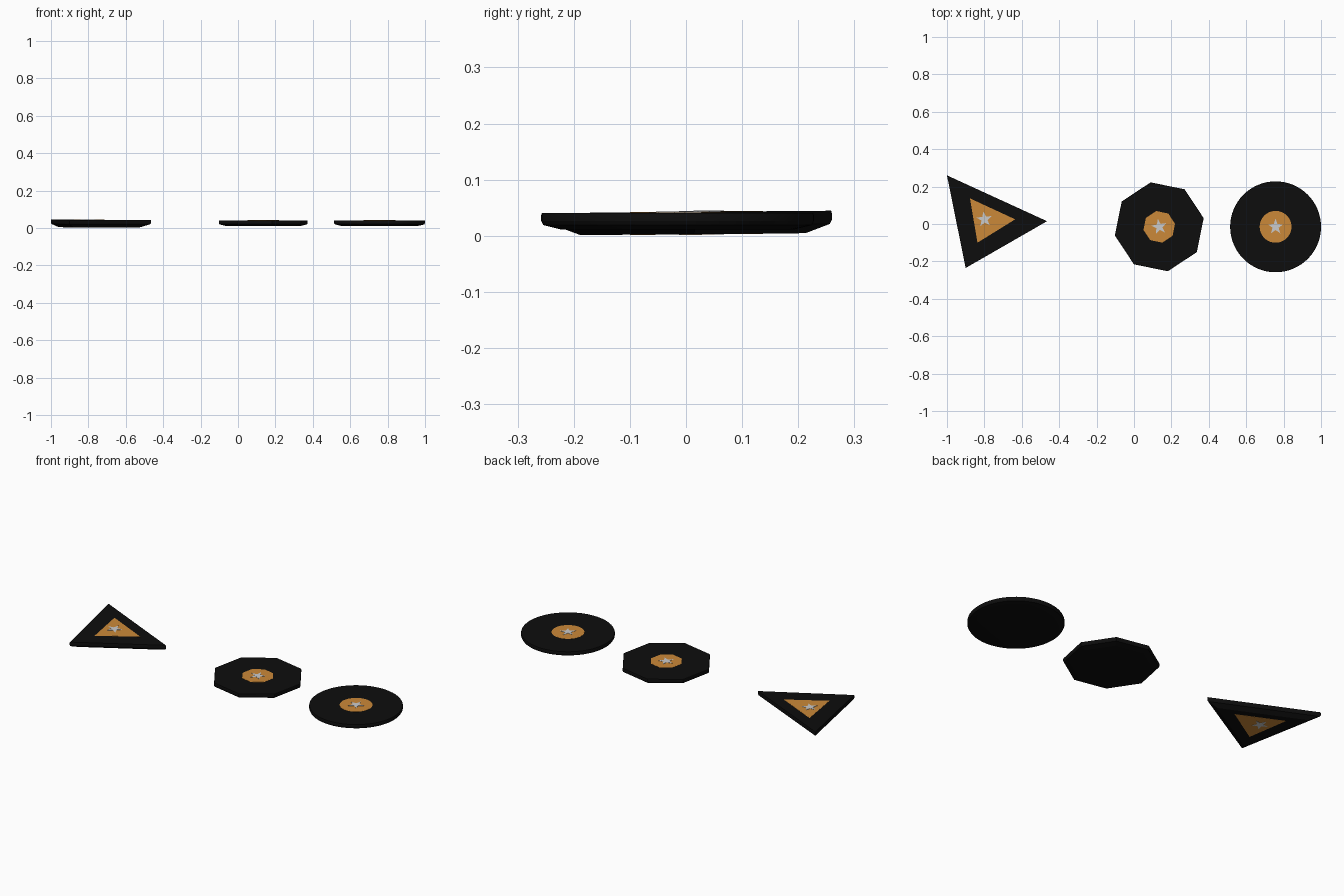
import bpy, bmesh
from math import cos, sin, pi, radians

if "Cube" in bpy.data.objects:
    bpy.data.objects.remove(bpy.data.objects["Cube"])


def material(name, color):
    m = bpy.data.materials.new(name)
    m.diffuse_color = color
    m.use_nodes = True
    m.node_tree.nodes["Principled BSDF"].inputs["Base Color"].default_value = m.diffuse_color
    return m


BLACK = material("black", (0.004, 0.004, 0.004, 1))
ORANGE = material("orange", (0.6, 0.25, 0.04, 1))


def ring(n, r, turn=0.0):
    return [(r * cos(turn + 2 * pi * i / n), r * sin(turn + 2 * pi * i / n)) for i in range(n)]


def star_outline(r, turn=0.0):
    pts = []
    for i in range(10):
        k = r if i % 2 == 0 else r * 0.4
        a = pi / 2 + turn + i * pi / 5
        pts.append((k * cos(a), k * sin(a)))
    return pts


def loft(name, outline, levels, center, mat=None, slope=0.0, smooth=False):
    """Stack scaled copies of an outline; levels are (scale, z) from bottom to top."""
    bm = bmesh.new()
    rings = []
    for s, z in levels:
        rings.append([bm.verts.new((center[0] + x * s, center[1] + y * s,
                                    z + slope * (center[1] + y * s))) for x, y in outline])
    n = len(outline)
    for a, b in zip(rings, rings[1:]):
        for i in range(n):
            j = (i + 1) % n
            bm.faces.new((a[i], a[j], b[j], b[i]))
    bm.faces.new(rings[0][::-1])
    bm.faces.new(rings[-1])
    bmesh.ops.recalc_face_normals(bm, faces=bm.faces)
    me = bpy.data.meshes.new(name)
    bm.to_mesh(me)
    bm.free()
    ob = bpy.data.objects.new(name, me)
    bpy.context.collection.objects.link(ob)
    if mat:
        me.materials.append(mat)
    if smooth:
        bpy.ops.object.select_all(action='DESELECT')
        ob.select_set(True)
        bpy.context.view_layer.objects.active = ob
        bpy.ops.object.shade_smooth_by_angle(angle=radians(20))
    return ob


def token(name, outline, inner, center, inner_center, turn,
          low, top, taper, slope=0.0, both=False, smooth=False):
    # dark plate with chamfered underside
    loft(name + "_plate", outline,
         [(taper, low), (0.985, 0.019), (1, 0.026), (1, 0.037), (0.995, top)],
         center, BLACK, slope, smooth)
    # coloured inlay and star, showing on both faces when asked
    base = low - 0.0005 if both else top - 0.003
    loft(name + "_inlay", inner, [(1, base), (1, top + 0.0007)],
         inner_center, ORANGE, slope, smooth)
    loft(name + "_star", star_outline(0.043, turn),
         [(1, base - (0.0007 if both else 0)), (1, top + 0.002)],
         inner_center, None, slope)


# triangular token
c, ic = (-0.788, 0.013), (-0.8, 0.025)
tri = [(x - c[0], y - c[1]) for x, y in [(-1, 0.26), (-0.9, -0.235), (-0.465, 0.015)]]
tri_in = [(x - ic[0], y - ic[1]) for x, y in [(-0.877, 0.137), (-0.837, -0.1), (-0.635, 0.025)]]
token("triangle", tri, tri_in, c, ic, radians(6), 0.0028, 0.0425, 0.81, 0.0085, both=True)

# octagonal token
c = (0.135, -0.015)
token("octagon", ring(8, 0.242, radians(11)), ring(8, 0.086, radians(11)),
      c, c, radians(10), 0.011, 0.041, 0.85)

# round token
c = (0.757, -0.015)
token("disc", ring(64, 0.243), ring(64, 0.085), c, c, 0, 0.011, 0.041, 0.85, smooth=True)
